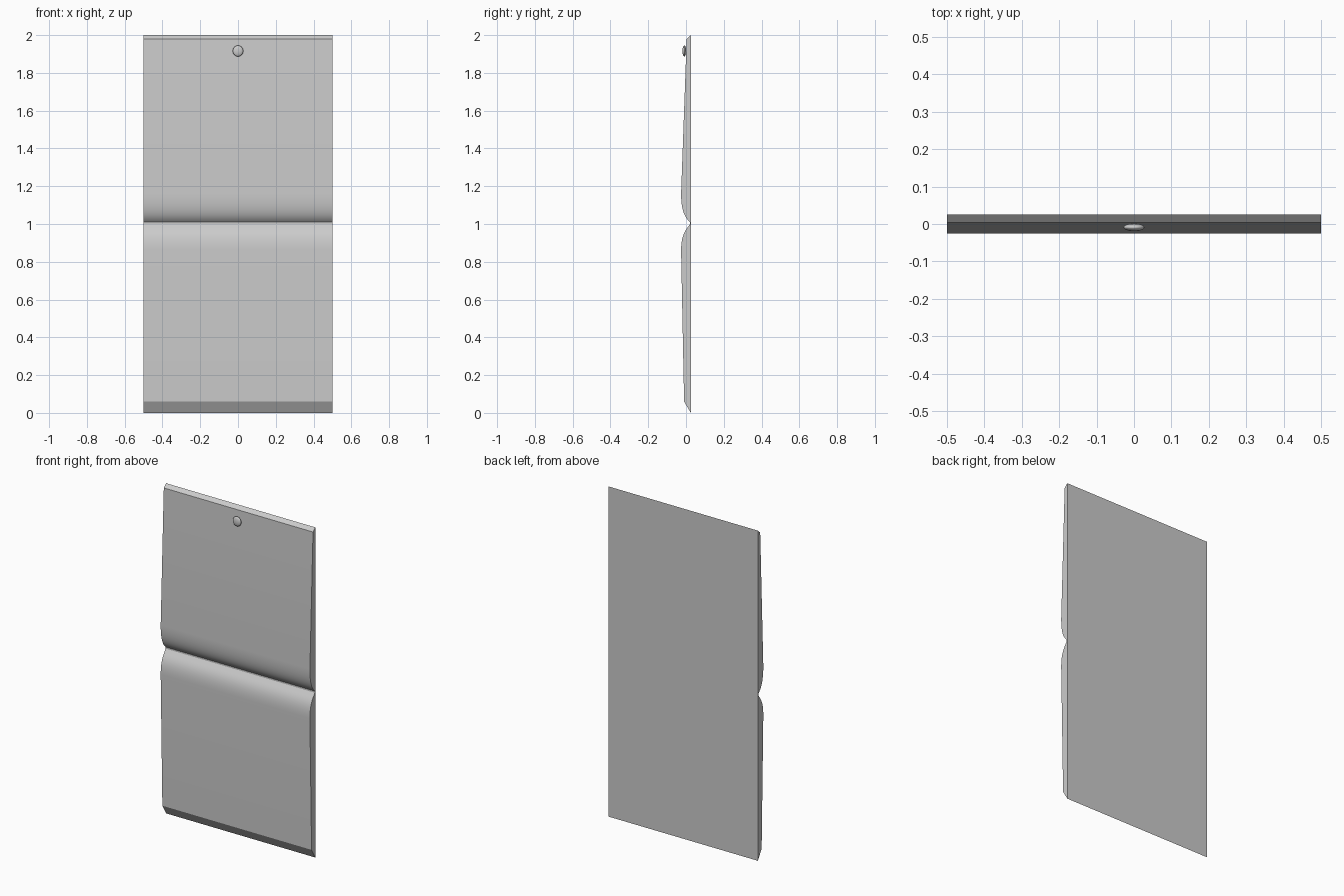
import bpy, bmesh
from mathutils import Vector, Matrix
from mathutils.geometry import interpolate_bezier

if "Cube" in bpy.data.objects:
    bpy.data.objects.remove(bpy.data.objects["Cube"])


def finish(bm, name, angle):
    bmesh.ops.recalc_face_normals(bm, faces=bm.faces)
    mesh = bpy.data.meshes.new(name)
    bm.to_mesh(mesh)
    bm.free()
    obj = bpy.data.objects.new(name, mesh)
    bpy.context.collection.objects.link(obj)
    bpy.ops.object.select_all(action='DESELECT')
    obj.select_set(True)
    bpy.context.view_layer.objects.active = obj
    bpy.ops.object.shade_smooth_by_angle(angle=angle)
    return obj


def curve(points, count):
    return [tuple(p)[:2] for p in interpolate_bezier(*[Vector((y, z, 0)) for y, z in points], count)]


# Side profile (y, z): flat back, two swelling cushions meeting in a groove
profile = [(0.026, 0.0), (0.026, 2.0), (0.004, 1.98), (0.0, 1.88)]
profile += curve([(-0.026, 1.16), (-0.026, 1.06), (0.0, 1.03), (0.021, 1.01)], 12)
profile += curve([(0.021, 1.0), (0.002, 0.97), (-0.026, 0.95), (-0.026, 0.86)], 12)
profile += [(-0.01, 0.06)]

# Panel extruded across the full width
bm = bmesh.new()
face = bm.faces.new([bm.verts.new((-0.5, y, z)) for y, z in profile])
side = bmesh.ops.extrude_face_region(bm, geom=[face])
verts = [g for g in side["geom"] if isinstance(g, bmesh.types.BMVert)]
bmesh.ops.translate(bm, verts=verts, vec=(1, 0, 0))
finish(bm, "folded_panel", 0.4)

# Small flattened button near the top edge
bm = bmesh.new()
bmesh.ops.create_uvsphere(bm, u_segments=24, v_segments=12, radius=1)
bmesh.ops.transform(bm, verts=bm.verts,
                    matrix=Matrix.Translation((0, -0.009, 1.916)) @ Matrix.Diagonal((0.028, 0.01, 0.029, 1)))
finish(bm, "button", 0.6)
